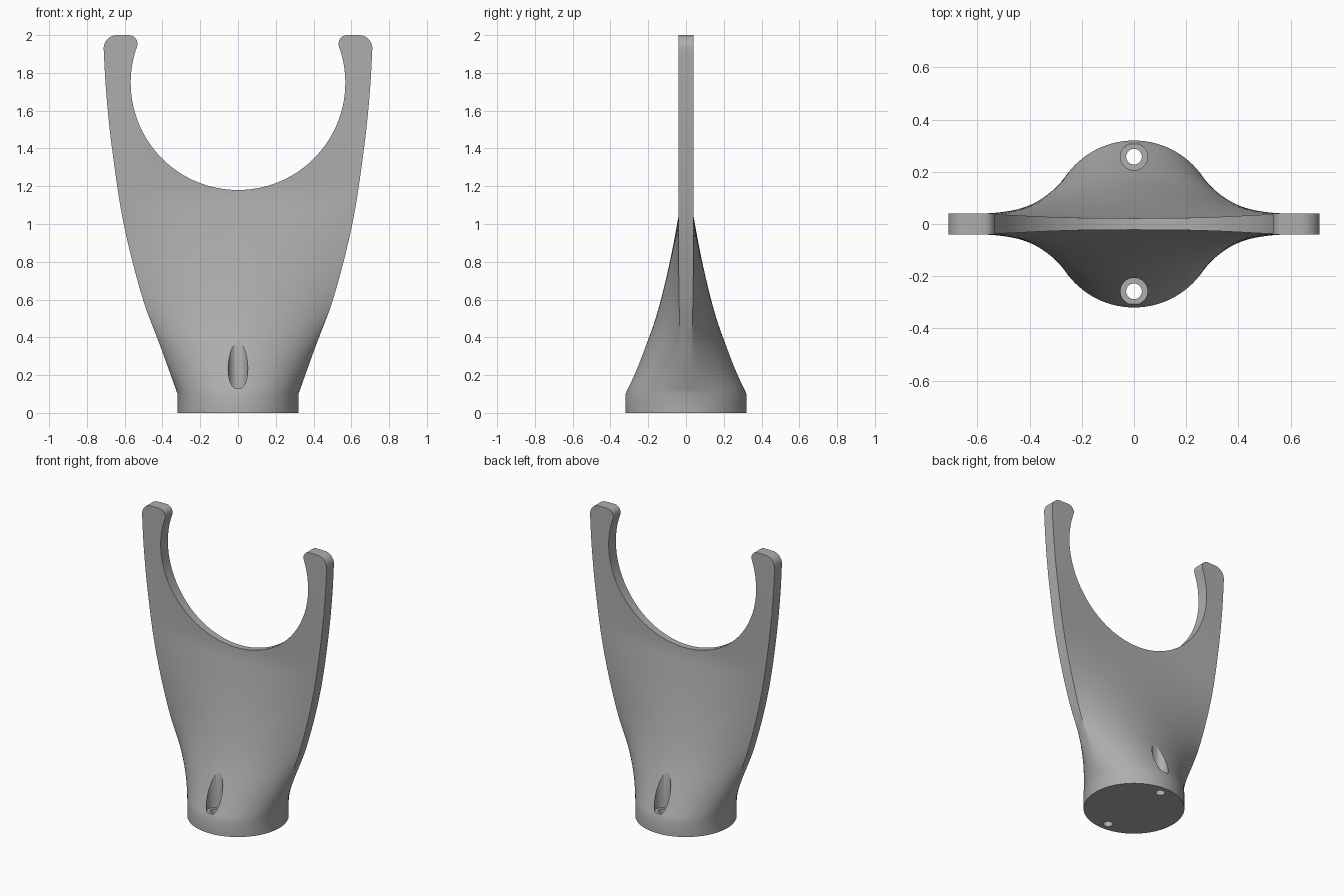
import bpy, bmesh, math
from mathutils import Matrix

if "Cube" in bpy.data.objects:
    bpy.data.objects.remove(bpy.data.objects["Cube"])

grey = bpy.data.materials.new("plain grey")
grey.diffuse_color = (0.42, 0.42, 0.42, 1)
grey.use_nodes = True
grey.node_tree.nodes["Principled BSDF"].inputs["Base Color"].default_value = grey.diffuse_color


def curve(points, z):
    """Smooth interpolation through (z, value) points, constant outside."""
    if z <= points[0][0]:
        return points[0][1]
    if z >= points[-1][0]:
        return points[-1][1]
    i = max(k for k in range(len(points) - 1) if points[k][0] <= z)

    def slope(k):
        a, b = points[max(k - 1, 0)], points[min(k + 1, len(points) - 1)]
        return (b[1] - a[1]) / (b[0] - a[0])
    (z0, v0), (z1, v1) = points[i], points[i + 1]
    h = z1 - z0
    t = (z - z0) / h
    return ((2*t**3 - 3*t**2 + 1) * v0 + (t**3 - 2*t**2 + t) * h * slope(i)
            + (3*t**2 - 2*t**3) * v1 + (t**3 - t**2) * h * slope(i + 1))


def add_object(name, bm):
    bmesh.ops.recalc_face_normals(bm, faces=bm.faces)
    mesh = bpy.data.meshes.new(name)
    bm.to_mesh(mesh)
    bm.free()
    mesh.materials.append(grey)
    obj = bpy.data.objects.new(name, mesh)
    bpy.context.collection.objects.link(obj)
    return obj


# Half width, half depth at the middle, half thickness at the edge, by height
WIDTH = [(0.1, 0.32), (0.35, 0.41), (0.6, 0.503), (1.0, 0.605), (1.4, 0.667),
         (1.7, 0.698), (2.0, 0.715)]
DEPTH = [(0.1, 0.32), (0.28, 0.243), (0.49, 0.164), (0.757, 0.095), (1.03, 0.042),
         (1.18, 0.022), (1.5, 0.03), (1.8, 0.04), (2.0, 0.04)]
EDGE = [(0.1, 0.0), (0.38, 0.03), (1.0, 0.04), (2.0, 0.04)]
POWER = [(0.1, 0.5), (0.35, 0.75), (0.7, 1.1), (2.0, 1.1)]
CORNER = 0.075
N = 48


def section(z):
    """Closed outline at one height: a circle low down, a thin blade higher up."""
    w = curve(WIDTH, z)
    over = z - (2 - CORNER)
    if over > 0:                                  # rounded outer tip corner
        w -= CORNER - math.sqrt(max(CORNER**2 - over**2, 0))
    c, e, p = curve(DEPTH, z), curve(EDGE, z), curve(POWER, z)
    front = []
    for k in range(N + 1):
        u = -math.cos(math.pi * k / N)
        y = e + (c - e) * max(1 - u * u, 0) ** p
        front.append((w * u, -y, z))
    return front + [(x, -y, z) for x, y, z in reversed(front)]


# Body: round base lofted into a flat fork
heights = [0, 0.1] + [0.1 + 1.82 * k / 64 for k in range(1, 65)]
heights += [2 - CORNER + CORNER * math.sin(math.pi / 2 * k / 10) for k in range(1, 11)]
bm = bmesh.new()
rings = [[bm.verts.new(p) for p in section(z)] for z in heights]
for low, high in zip(rings, rings[1:]):
    for k in range(len(low)):
        j = (k + 1) % len(low)
        bm.faces.new((low[k], low[j], high[j], high[k]))
bm.faces.new(rings[0][::-1])
bm.faces.new(rings[-1])
bmesh.ops.remove_doubles(bm, verts=bm.verts, dist=1e-5)
body = add_object("fork_holder", bm)

# Cutter for the round opening, with flared mouth at the tips
R, CZ, FILLET = 0.568, 1.748, 0.045
fz = 2 - FILLET
fx = math.sqrt((R + FILLET)**2 - (fz - CZ)**2)
a1 = math.atan2(fz - CZ, fx)
half = []
for k in range(49):
    a = -math.pi / 2 + (a1 + math.pi / 2) * k / 48
    half.append((R * math.cos(a), CZ + R * math.sin(a)))
for k in range(1, 9):
    a = math.pi + a1 + (math.pi / 2 - math.pi - a1) * k / 8
    half.append((fx + FILLET * math.cos(a), fz + FILLET * math.sin(a)))
half.append((fx, 2.2))
outline = half + [(-x, z) for x, z in reversed(half[1:])]
bm = bmesh.new()
face = bm.faces.new([bm.verts.new((x, -0.5, z)) for x, z in outline])
ext = bmesh.ops.extrude_face_region(bm, geom=[face])
bmesh.ops.translate(bm, vec=(0, 1, 0),
                    verts=[v for v in ext["geom"] if isinstance(v, bmesh.types.BMVert)])
cutters = [add_object("opening_cutter", bm)]

# Cutters for the two screw holes and their recesses
for side in (-1, 1):
    for name, r, z0, z1 in (("hole", 0.03, -0.1, 0.3), ("recess", 0.052, 0.13, 0.7)):
        bm = bmesh.new()
        bmesh.ops.create_cone(bm, cap_ends=True, segments=40, radius1=r, radius2=r,
                              depth=z1 - z0,
                              matrix=Matrix.Translation((0, side * 0.258, (z0 + z1) / 2)))
        cutters.append(add_object("screw_" + name + "_cutter", bm))

# Apply the cuts
bpy.context.view_layer.objects.active = body
body.select_set(True)
for cutter in cutters:
    mod = body.modifiers.new("cut", 'BOOLEAN')
    mod.operation = 'DIFFERENCE'
    mod.solver = 'EXACT'
    mod.object = cutter
    bpy.ops.object.modifier_apply(modifier=mod.name)
    bpy.data.objects.remove(cutter)
bpy.ops.object.shade_smooth_by_angle(angle=math.radians(30))
